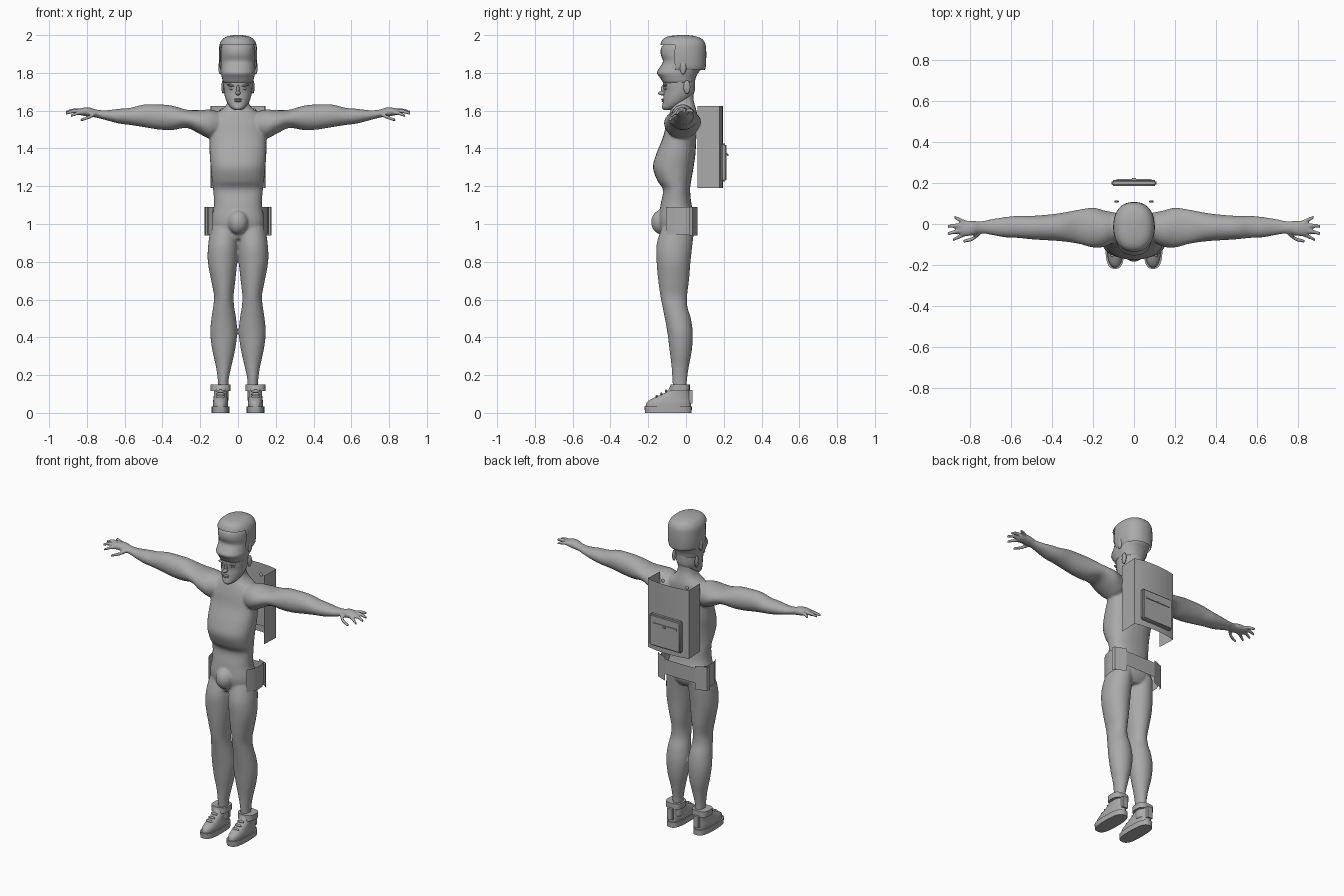
import bpy, bmesh, math
from mathutils import Vector, Matrix

grey = bpy.data.materials.new("mid_grey")
grey.diffuse_color = (0.4, 0.4, 0.4, 1)


def finish(name, bm, solid=True, angle=40):
    """Turn a bmesh into a named, smooth-shaded object."""
    if solid:
        bmesh.ops.recalc_face_normals(bm, faces=bm.faces)
    me = bpy.data.meshes.new(name)
    bm.to_mesh(me)
    bm.free()
    ob = bpy.data.objects.new(name, me)
    bpy.context.collection.objects.link(ob)
    me.materials.append(grey)
    bpy.ops.object.select_all(action='DESELECT')
    ob.select_set(True)
    bpy.context.view_layer.objects.active = ob
    bpy.ops.object.shade_smooth_by_angle(angle=math.radians(angle))
    return ob


def spline(rows, steps):
    """Catmull-Rom interpolation between rows of numbers."""
    if steps < 2:
        return rows
    out = []
    for i in range(len(rows) - 1):
        p = [rows[max(i - 1, 0)], rows[i], rows[i + 1], rows[min(i + 2, len(rows) - 1)]]
        for k in range(steps):
            t = k / steps
            out.append([0.5 * (2 * b + (c - a) * t + (2 * a - 5 * b + 4 * c - d) * t * t
                               + (3 * b - a - 3 * c + d) * t ** 3) for a, b, c, d in zip(*p)])
    return out + [rows[-1]]


def loft(bm, rows, axis='z', side=1, n=2.0, seg=28, steps=4):
    """Skin oval rings given as (position, a0, a1, b0, b1) along an axis."""
    rings = []
    for t, a0, a1, b0, b1 in spline(rows, steps):
        ring = []
        for k in range(seg):
            u = 2 * math.pi * k / seg
            c, s = math.cos(u), math.sin(u)
            a = (a0 + a1) / 2 + (a1 - a0) / 2 * math.copysign(abs(c) ** (2 / n), c)
            b = (b0 + b1) / 2 + (b1 - b0) / 2 * math.copysign(abs(s) ** (2 / n), s)
            x, y, z = (a, b, t) if axis == 'z' else (t, a, b)
            ring.append(bm.verts.new((x * side, y, z)))
        rings.append(ring)
    for r, q in zip(rings, rings[1:]):
        for k in range(seg):
            j = (k + 1) % seg
            bm.faces.new((r[k], r[j], q[j], q[k]))
    bm.faces.new(rings[0])
    bm.faces.new(rings[-1])


def blob(bm, loc, size, tilt=0):
    m = (Matrix.Translation(loc) @ Matrix.Rotation(tilt, 4, 'Y')
         @ Matrix.Diagonal((*size, 1)))
    bmesh.ops.create_uvsphere(bm, u_segments=16, v_segments=10, radius=1, matrix=m)


def box(bm, loc, size):
    m = Matrix.Translation(loc) @ Matrix.Diagonal((*size, 1))
    bmesh.ops.create_cube(bm, size=1, matrix=m)


def sheet(bm, plan, z0, z1):
    """Thin upright wall along a plan path."""
    lo = [bm.verts.new((x, y, z0)) for x, y in plan]
    hi = [bm.verts.new((x, y, z1)) for x, y in plan]
    for i in range(len(plan) - 1):
        bm.faces.new((lo[i], lo[i + 1], hi[i + 1], hi[i]))


# body: torso, legs, arms and hands fused into one skin
bm = bmesh.new()
torso = [(.92, .06, -.12, .02), (.96, .13, -.135, .045), (1.02, .142, -.145, .05),
         (1.10, .127, -.135, .03), (1.18, .132, -.122, .022), (1.23, .138, -.152, .028),
         (1.30, .145, -.175, .04), (1.37, .15, -.158, .05), (1.46, .15, -.122, .055),
         (1.53, .15, -.105, .06), (1.58, .12, -.09, .06), (1.62, .07, -.075, .05),
         (1.66, .052, -.07, .04), (1.72, .05, -.07, .04)]
loft(bm, [(z, -w, w, f, b) for z, w, f, b in torso], n=2.3)
blob(bm, (0, -.13, 1.01), (.055, .055, .065))
leg = [(.06, .05, .105, -.065, .005), (.17, .05, .107, -.072, .005), (.25, .034, .118, -.077, .016),
       (.33, .016, .136, -.087, .031), (.42, .004, .147, -.098, .036), (.50, .01, .141, -.112, .026),
       (.56, .02, .132, -.124, .008), (.62, .023, .127, -.136, .006), (.70, .014, .142, -.147, .016),
       (.80, .004, .16, -.156, .024), (.89, 0, .158, -.156, .034), (.98, .0, .145, -.13, .045)]
arm = [(.06, -.07, .05, 1.47, 1.58), (.14, -.11, .065, 1.45, 1.605), (.20, -.115, .08, 1.475, 1.603),
       (.27, -.097, .07, 1.508, 1.605), (.35, -.085, .055, 1.497, 1.627), (.42, -.08, .046, 1.50, 1.633),
       (.50, -.075, .04, 1.513, 1.632), (.57, -.068, .04, 1.524, 1.615), (.63, -.065, .034, 1.532, 1.61),
       (.70, -.053, .023, 1.55, 1.602), (.75, -.046, .013, 1.563, 1.606), (.79, -.056, .016, 1.568, 1.618),
       (.83, -.06, .015, 1.575, 1.614), (.85, -.05, .008, 1.582, 1.608)]
fingers = [((.82, .005, 1.597), (.85, .02, 1.602), (.88, .034, 1.596)),
           ((.83, -.01, 1.597), (.87, -.008, 1.602), (.912, -.012, 1.592)),
           ((.83, -.03, 1.594), (.87, -.037, 1.597), (.912, -.048, 1.585)),
           ((.82, -.046, 1.59), (.85, -.06, 1.586), (.885, -.077, 1.572)),
           ((.75, -.04, 1.585), (.79, -.073, 1.565), (.835, -.084, 1.55))]
for side in (1, -1):
    loft(bm, leg, side=side)
    loft(bm, arm, 'x', side)
    for path in fingers:
        loft(bm, [(x, y - r, y + r, z - r, z + r) for (x, y, z), r in zip(path, (.012, .011, .0085))],
             'x', side, seg=12)
body = finish("body", bm)
mod = body.modifiers.new("fuse", 'REMESH')
mod.mode, mod.voxel_size = 'VOXEL', .0065
mod.use_smooth_shade = True
mod = body.modifiers.new("soften", 'SMOOTH')
mod.factor, mod.iterations = .5, 5
for m in list(body.modifiers):
    bpy.ops.object.modifier_apply(modifier=m.name)
for p in body.data.polygons:
    p.use_smooth = True

# lower face with nose, brows, eyes, lips and ears
bm = bmesh.new()
face = [(1.603, .016, -.118, -.075), (1.615, .036, -.127, -.04), (1.64, .056, -.123, 0),
        (1.67, .068, -.12, .03), (1.70, .074, -.117, .045), (1.735, .077, -.122, .048),
        (1.77, .078, -.122, .048)]
loft(bm, [(z, -w, w, f, b) for z, w, f, b in face])
blob(bm, (0, -.123, 1.693), (.013, .026, .012))
blob(bm, (0, -.119, 1.712), (.008, .014, .026))
blob(bm, (0, -.121, 1.660), (.022, .010, .005))
blob(bm, (0, -.121, 1.651), (.019, .010, .005))
for s in (1, -1):
    blob(bm, (s * .034, -.108, 1.733), (.026, .012, .006), s * -.15)
    blob(bm, (s * .033, -.105, 1.716), (.014, .008, .006))
    blob(bm, (s * .079, .005, 1.725), (.009, .018, .036))
finish("lower_face", bm)

# upper head with ears
bm = bmesh.new()
skull = [(1.735, .05, -.105, .03), (1.75, .077, -.122, .045), (1.775, .085, -.138, .052),
         (1.80, .09, -.154, .065), (1.825, .09, -.142, .085), (1.86, .092, -.122, .095),
         (1.90, .092, -.134, .098), (1.94, .088, -.128, .092), (1.975, .065, -.09, .06)]
loft(bm, [(z, -w, w, f, b) for z, w, f, b in skull], n=2.3)
for s in (1, -1):
    blob(bm, (s * .094, -.015, 1.828), (.01, .017, .036))
finish("upper_head", bm)

# hair cap, opened over the face
bm = bmesh.new()
cap = [(1.815, .09, -.13, .1), (1.83, .097, -.135, .104), (1.87, .101, -.139, .107),
       (1.92, .101, -.138, .107), (1.955, .096, -.134, .102), (1.98, .08, -.12, .084),
       (1.994, .055, -.09, .05), (2.0, .02, -.04, .01)]
loft(bm, [(z, -w, w, f, b) for z, w, f, b in cap], n=2.3, seg=40)
gone = [f for f in bm.faces if f.calc_center_median().z < 1.816
        or (f.calc_center_median().y < -.055 and f.calc_center_median().z < 1.95)]
bmesh.ops.delete(bm, geom=gone, context='FACES')
finish("hair", bm)

# backpack: open curved shell
bm = bmesh.new()
back = [(.145 - .29 * k / 12, .195 - .018 * ((k - 6) / 6) ** 2) for k in range(13)]
sheet(bm, [(.14, .06)] + back + [(-.14, .06)], 1.19, 1.625)
finish("backpack_shell", bm, False, 30)

# backpack pocket, its flap seam and zip pull
bm = bmesh.new()
box(bm, (0, .20, 1.325), (.22, .03, .20))
bmesh.ops.bevel(bm, geom=bm.edges[:], offset=.008, segments=3, affect='EDGES')
finish("backpack_pocket", bm)
bm = bmesh.new()
box(bm, (0, .216, 1.37), (.17, .008, .012))
box(bm, (.0, .221, 1.366), (.02, .006, .01))
finish("pocket_zip", bm)
bm = bmesh.new()
for s in (1, -1):
    blob(bm, (s * .085, .11, 1.60), (.012, .006, .012))
finish("strap_studs", bm)

# belt: hip bands, rear strip and angled rear panels
bm = bmesh.new()
for s in (1, -1):
    band = [(.135, -.105), (.155, -.07), (.163, -.03), (.162, .01), (.15, .04)]
    sheet(bm, [(s * x, y) for x, y in band], .945, 1.09)
    sheet(bm, [(s * .178, .015), (s * .172, .035), (s * .105, .06)], .94, 1.09)
sheet(bm, [(.11, .057), (.05, .059), (-.05, .059), (-.11, .057)], .98, 1.075)
finish("belt", bm, False)

# shoes
upper = [(.03, .052, .133, -.214, .026), (.055, .052, .133, -.208, .026), (.075, .055, .13, -.18, .024),
         (.095, .057, .128, -.135, .022), (.115, .056, .128, -.10, .02), (.145, .054, .13, -.082, .018)]
for s, label in ((1, "left"), (-1, "right")):
    bm = bmesh.new()
    loft(bm, [(0, .046, .14, -.217, .03), (.034, .046, .14, -.22, .031)], side=s, n=2.8, steps=1)
    finish(label + "_sole", bm)
    bm = bmesh.new()
    loft(bm, upper, side=s, n=2.4)
    for y, z in ((-.105, .115), (-.13, .1), (-.155, .087)):
        blob(bm, (s * .093, y, z), (.024, .007, .008))
    finish(label + "_shoe", bm)
    bm = bmesh.new()
    loft(bm, [(.115, .04, .145, -.085, .02), (.15, .04, .145, -.083, .02)], side=s, n=3, steps=1)
    box(bm, (s * .093, .026, .085), (.035, .018, .07))
    finish(label + "_ankle_cuff", bm)
